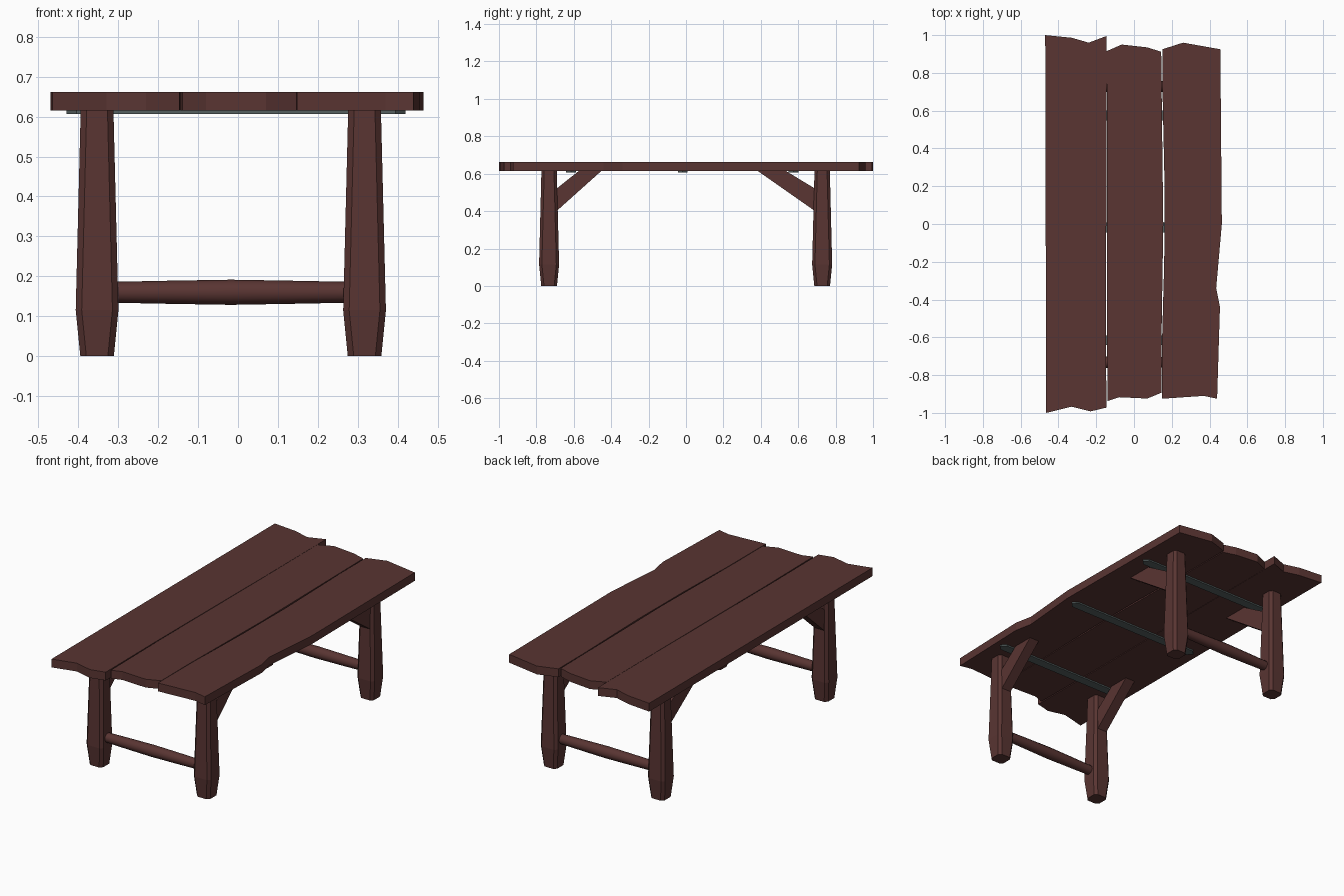
import bpy, bmesh, math
from mathutils import Vector

if "Cube" in bpy.data.objects:
    bpy.data.objects.remove(bpy.data.objects["Cube"])


def material(name, rgb):
    m = bpy.data.materials.new(name)
    m.diffuse_color = (*rgb, 1)
    m.use_nodes = True
    m.node_tree.nodes["Principled BSDF"].inputs["Base Color"].default_value = m.diffuse_color
    return m


WOOD = material("dark_wood", (0.10, 0.035, 0.032))
IRON = material("dark_iron", (0.09, 0.115, 0.115))


def loft(name, rings, mat, smooth=None):
    """Skin a list of equal-length closed rings and cap both ends."""
    bm = bmesh.new()
    vs = [[bm.verts.new(p) for p in r] for r in rings]
    n = len(rings[0])
    for a, b in zip(vs, vs[1:]):
        for i in range(n):
            j = (i + 1) % n
            bm.faces.new((a[i], a[j], b[j], b[i]))
    bm.faces.new(vs[0][::-1])
    bm.faces.new(vs[-1])
    bmesh.ops.recalc_face_normals(bm, faces=bm.faces)
    me = bpy.data.meshes.new(name)
    bm.to_mesh(me)
    bm.free()
    ob = bpy.data.objects.new(name, me)
    bpy.context.collection.objects.link(ob)
    me.materials.append(mat)
    if smooth:
        bpy.ops.object.select_all(action='DESELECT')
        ob.select_set(True)
        bpy.context.view_layer.objects.active = ob
        bpy.ops.object.shade_smooth_by_angle(angle=math.radians(smooth))
    return ob


def slab(name, outline, z0, z1, mat):
    return loft(name, [[(x, y, z) for x, y in outline] for z in (z0, z1)], mat)


# Tabletop planks with rough-hewn ends
Z0, Z1 = 0.615, 0.662
slab("left_plank", [(-0.47, 1.0), (-0.465, -1.0), (-0.33, -0.967), (-0.23, -0.992),
                    (-0.146, -0.972), (-0.149, -0.5), (-0.145, 0.44), (-0.146, 0.995),
                    (-0.24, 0.96), (-0.33, 0.986)], Z0, Z1, WOOD)
slab("middle_plank", [(-0.145, 0.915), (-0.143, 0.44), (-0.144, -0.5), (-0.139, -0.937),
                      (-0.08, -0.917), (0.07, -0.924), (0.146, -0.893), (0.145, -0.65),
                      (0.155, 0.0), (0.15, 0.4), (0.144, 0.912), (0.07, 0.935),
                      (-0.065, 0.95)], Z0, Z1, WOOD)
slab("right_plank", [(0.15, 0.925), (0.151, 0.7), (0.162, 0.2), (0.16, -0.2), (0.149, -0.6),
                     (0.148, -0.925), (0.37, -0.91), (0.44, -0.925), (0.455, -0.44),
                     (0.435, -0.34), (0.465, 0.0), (0.457, 0.925), (0.26, 0.96)], Z0, Z1, WOOD)


# Legs, chamfered square section swelling near the foot
def leg_ring(cx, cy, h, z, c=0.015):
    k = h - c
    pts = [(h, k), (k, h), (-k, h), (-h, k), (-h, -k), (-k, -h), (k, -h), (h, -k)]
    return [(cx + x, cy + y, z) for x, y in pts]


LEG_X = {"left": -0.353, "right": 0.317}
LEG_Y = {"front": -0.732, "back": 0.728}
for end, cy in LEG_Y.items():
    s = 1 if cy > 0 else -1
    for side, cx in LEG_X.items():
        loft(f"{end}_{side}_leg",
             [leg_ring(cx, cy, h, z) for z, h in ((0, 0.042), (0.115, 0.0535), (0.617, 0.041))],
             WOOD)
        # Diagonal brace from leg to tabletop
        mid, low = (0.53, 0.38) if s > 0 else (0.57, 0.45)
        prof = [(0.70, 0.393), (0.70, 0.514), (mid, 0.617), (low, 0.617)]
        loft(f"{end}_{side}_brace",
             [[(cx + dx, s * y, z) for y, z in prof] for dx in (-0.03, 0.03)], WOOD)
    # Turned stretcher between the legs
    rings = []
    for x, r in ((-0.32, 0.026), (-0.17, 0.029), (-0.018, 0.0315), (0.13, 0.029), (0.285, 0.026)):
        rings.append([(x, cy + r * math.cos(a), 0.16 + r * math.sin(a))
                      for a in (math.tau * i / 12 for i in range(12))])
    loft(f"{end}_stretcher", rings, WOOD, 40)

# Iron straps with pointed ends under the planks
for name, y in (("front", -0.615), ("middle", -0.018), ("back", 0.575)):
    w = 0.026
    slab(f"{name}_strap", [(-0.43, y), (-0.405, y - w), (0.395, y - w), (0.42, y),
                           (0.395, y + w), (-0.405, y + w)], 0.607, 0.616, IRON)
